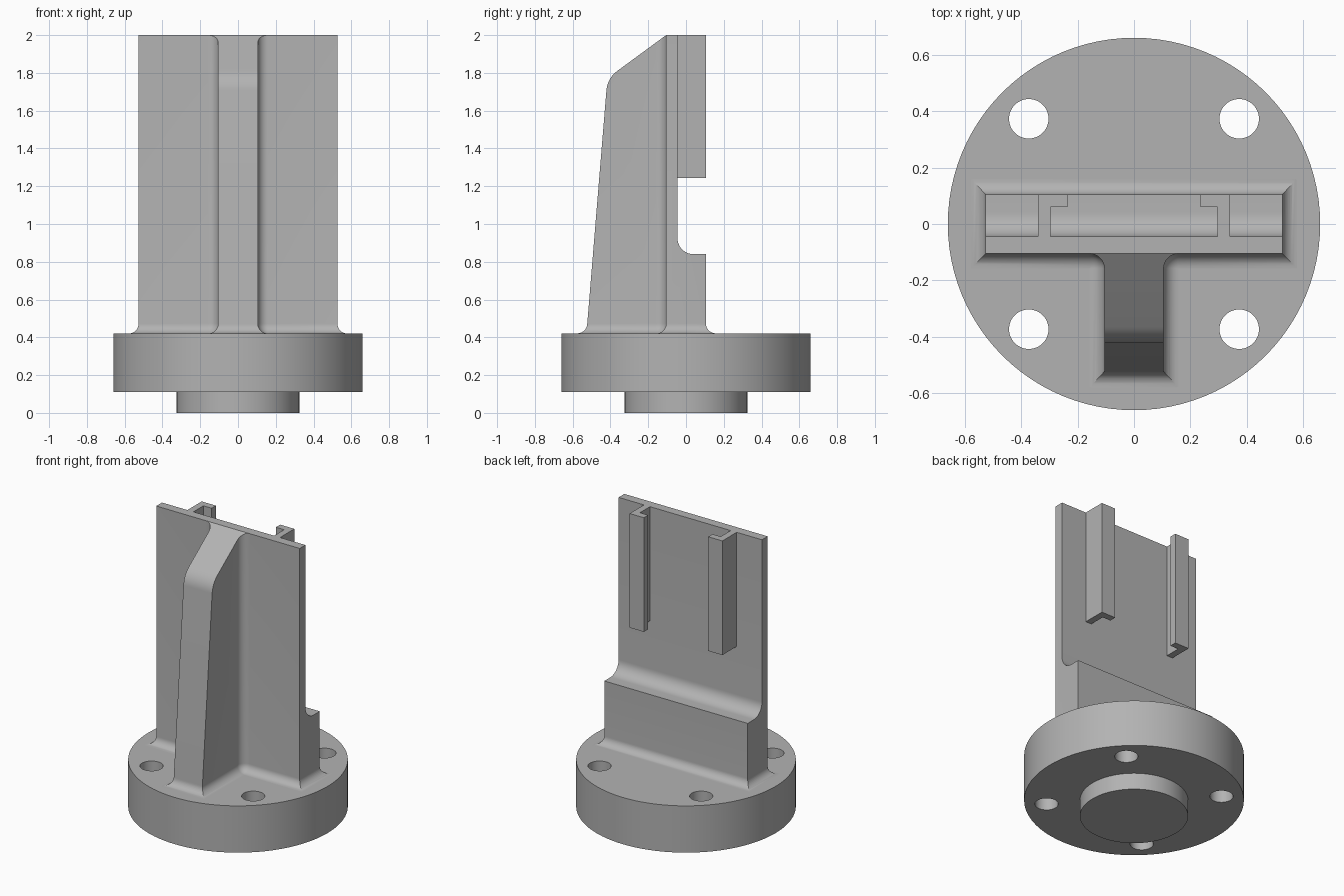
import bpy, bmesh, math
from mathutils import Vector

if "Cube" in bpy.data.objects:
    bpy.data.objects.remove(bpy.data.objects["Cube"])

grey = bpy.data.materials.new("plain grey")
grey.diffuse_color = (0.45, 0.45, 0.45, 1)
grey.use_nodes = True
grey.node_tree.nodes["Principled BSDF"].inputs["Base Color"].default_value = grey.diffuse_color

FLOOR, R = 0.42, 0.053          # top of flange, fillet radius
HALF_W, RIB, FRONT = 0.526, 0.105, -0.105


def make(name, rings):
    """Closed solid lofted through rings of equal point count."""
    bm = bmesh.new()
    loops = [[bm.verts.new(p) for p in ring] for ring in rings]
    n = len(rings[0])
    for a, b in zip(loops, loops[1:]):
        for i in range(n):
            j = (i + 1) % n
            bm.faces.new((a[i], a[j], b[j], b[i]))
    bm.faces.new(loops[0])
    bm.faces.new(loops[-1])
    bmesh.ops.recalc_face_normals(bm, faces=bm.faces)
    me = bpy.data.meshes.new(name)
    bm.to_mesh(me)
    bm.free()
    me.materials.append(grey)
    ob = bpy.data.objects.new(name, me)
    bpy.context.collection.objects.link(ob)
    return ob


def activate(ob):
    bpy.ops.object.select_all(action='DESELECT')
    ob.select_set(True)
    bpy.context.view_layer.objects.active = ob


def boolean(ob, cutter, op):
    m = ob.modifiers.new("cut", 'BOOLEAN')
    m.operation, m.object, m.solver = op, cutter, 'EXACT'
    activate(ob)
    bpy.ops.object.modifier_apply(modifier=m.name)
    bpy.data.objects.remove(cutter)


def circle(r, z, x=0, y=0, n=96):
    return [(x + r * math.cos(2 * math.pi * i / n), y + r * math.sin(2 * math.pi * i / n), z)
            for i in range(n)]


def rounded(points, steps=10):
    """2D profile from (a, b, radius) corners."""
    out = []
    for i, (a, b, r) in enumerate(points):
        p = Vector((a, b))
        if not r:
            out.append(p)
            continue
        u = (Vector(points[i - 1][:2]) - p).normalized()
        v = (Vector(points[i + 1][:2]) - p).normalized()
        half = u.angle(v) / 2
        c = p + (u + v).normalized() * r / math.sin(half)
        s, e = p + u * r / math.tan(half) - c, p + v * r / math.tan(half) - c
        ang = s.angle(e)
        for k in range(steps + 1):
            t = k / steps
            out.append(c + (s * math.sin((1 - t) * ang) + e * math.sin(t * ang)) / math.sin(ang))
    return out


# flange with centring spigot and four bolt holes
flange = make("flange", [circle(0.66, 0.11), circle(0.66, FLOOR)])
for sx in (-1, 1):
    for sy in (-1, 1):
        hole = [circle(0.07, z, sx * 0.373, sy * 0.373, 48) for z in (0, 0.6)]
        boolean(flange, make("hole_cutter", hole), 'DIFFERENCE')
spigot = make("spigot", [circle(0.325, 0), circle(0.325, 0.13)])


# upright: T-shaped section, flared at the foot and filleted beside the rib
def t_section(z, o):
    half = [(HALF_W + o, 0.4), (HALF_W + o, FRONT - o)]
    for k in range(11):
        a = math.pi / 2 * (1 + k / 10)
        half.append((RIB + R + (R - o) * math.cos(a), FRONT - R + (R - o) * math.sin(a)))
    half.append((RIB + o, -0.9))
    return [(x, y, z) for x, y in half] + [(-x, y, z) for x, y in reversed(half)]


sections = [t_section(0.35, R - 0.001)]
for k in range(11):
    a = math.pi / 2 * k / 10
    sections.append(t_section(FLOOR + R * (1 - math.cos(a)), min(R * (1 - math.sin(a)), R - 0.001)))
sections.append(t_section(2.2, 0))
upright = make("upright", sections)

# side profile (y, z, corner radius) that trims rib slope, back step and top
side = rounded([(-0.5, 0.39, 0), (-0.58, 0.421, 0), (-0.527, 0.421, R), (-0.416, 1.772, 0.14),
                (FRONT, 2, 0), (-0.045, 2, 0), (-0.045, 0.84, 0.085), (0.105, 0.84, 0),
                (0.105, 0.421, R), (0.16, 0.421, 0), (0.1, 0.39, 0)])
boolean(upright, make("side_cutter", [[(x, p.x, p.y) for p in side] for x in (-0.8, 0.8)]), 'INTERSECT')

# hooked guide rails on the back of the plate
hook = [(0.34, -0.05), (0.34, 0.105), (0.236, 0.105), (0.236, 0.06), (0.296, 0.06), (0.296, -0.05)]
for s, label in ((-1, "left"), (1, "right")):
    make(label + "_guide_rail", [[(s * x, y, z) for x, y in hook] for z in (1.243, 2)])

# smooth curved faces, keep edges sharp
for ob in list(bpy.context.collection.objects):
    activate(ob)
    bpy.ops.object.shade_smooth_by_angle(angle=math.radians(25))
